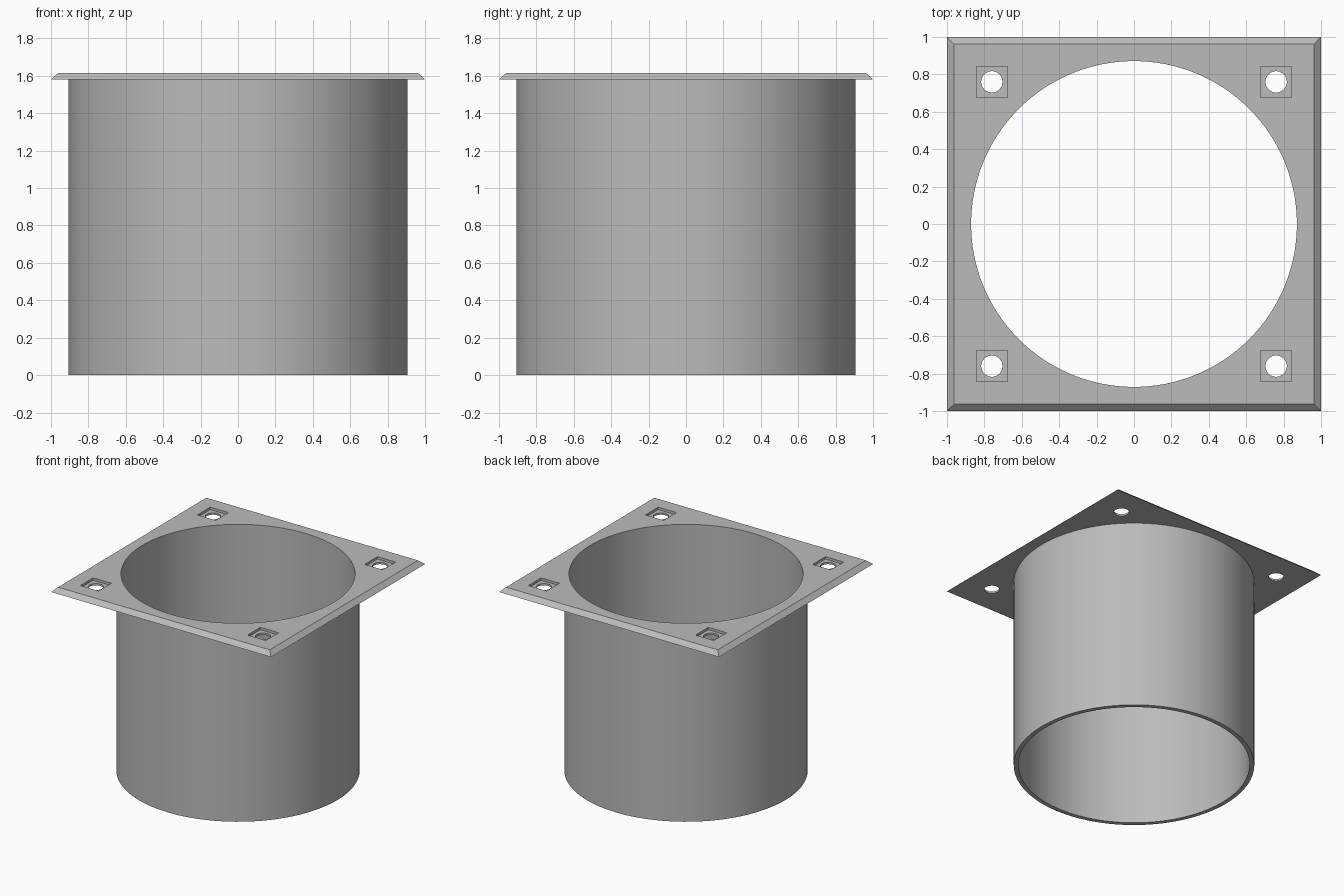
import bpy
import math

cube = bpy.data.objects.get("Cube")
if cube:
    bpy.data.objects.remove(cube, do_unlink=True)

FLANGE_Z, TOP = 1.58, 1.615
HOLE = 0.76

grey = bpy.data.materials.new("plain grey")
grey.use_nodes = True
grey.diffuse_color = (0.5, 0.5, 0.5, 1)
grey.node_tree.nodes["Principled BSDF"].inputs["Base Color"].default_value = (0.5, 0.5, 0.5, 1)


def cylinder(name, radius, z0, z1, x=0, y=0, sides=128):
    bpy.ops.mesh.primitive_cylinder_add(vertices=sides, radius=radius, depth=z1 - z0,
                                        location=(x, y, (z0 + z1) / 2))
    bpy.context.object.name = name
    return bpy.context.object


def square_block(name, half_low, half_high, z0, z1, x=0, y=0):
    """Four-sided block, tapering from half_low to half_high."""
    bpy.ops.mesh.primitive_cone_add(vertices=4, radius1=half_low * math.sqrt(2),
                                    radius2=half_high * math.sqrt(2), depth=z1 - z0,
                                    location=(x, y, (z0 + z1) / 2),
                                    rotation=(0, 0, math.pi / 4))
    bpy.ops.object.transform_apply(location=False, rotation=True, scale=False)
    bpy.context.object.name = name
    return bpy.context.object


def combine(target, tool, operation):
    mod = target.modifiers.new(tool.name, 'BOOLEAN')
    mod.operation, mod.solver, mod.object = operation, 'EXACT', tool
    bpy.context.view_layer.objects.active = target
    bpy.ops.object.modifier_apply(modifier=mod.name)
    bpy.data.objects.remove(tool, do_unlink=True)


# Square flange with sloped rim, joined to the round sleeve below it
body = square_block("flanged_sleeve", 1.0, 0.962, FLANGE_Z, TOP)
combine(body, cylinder("sleeve", 0.906, 0, FLANGE_Z + 0.015), 'UNION')

# Bore right through the sleeve
combine(body, cylinder("bore", 0.871, -0.1, TOP + 0.1), 'DIFFERENCE')

# Square recess and round screw hole in each corner
for x in (-HOLE, HOLE):
    for y in (-HOLE, HOLE):
        combine(body, square_block("recess", 0.083, 0.083, TOP - 0.02, TOP + 0.1, x, y), 'DIFFERENCE')
        combine(body, cylinder("screw_hole", 0.057, FLANGE_Z - 0.1, TOP + 0.1, x, y, 48), 'DIFFERENCE')

body.data.materials.clear()
body.data.materials.append(grey)
bpy.ops.object.select_all(action='DESELECT')
body.select_set(True)
bpy.context.view_layer.objects.active = body
bpy.ops.object.shade_smooth_by_angle(angle=math.radians(25))
